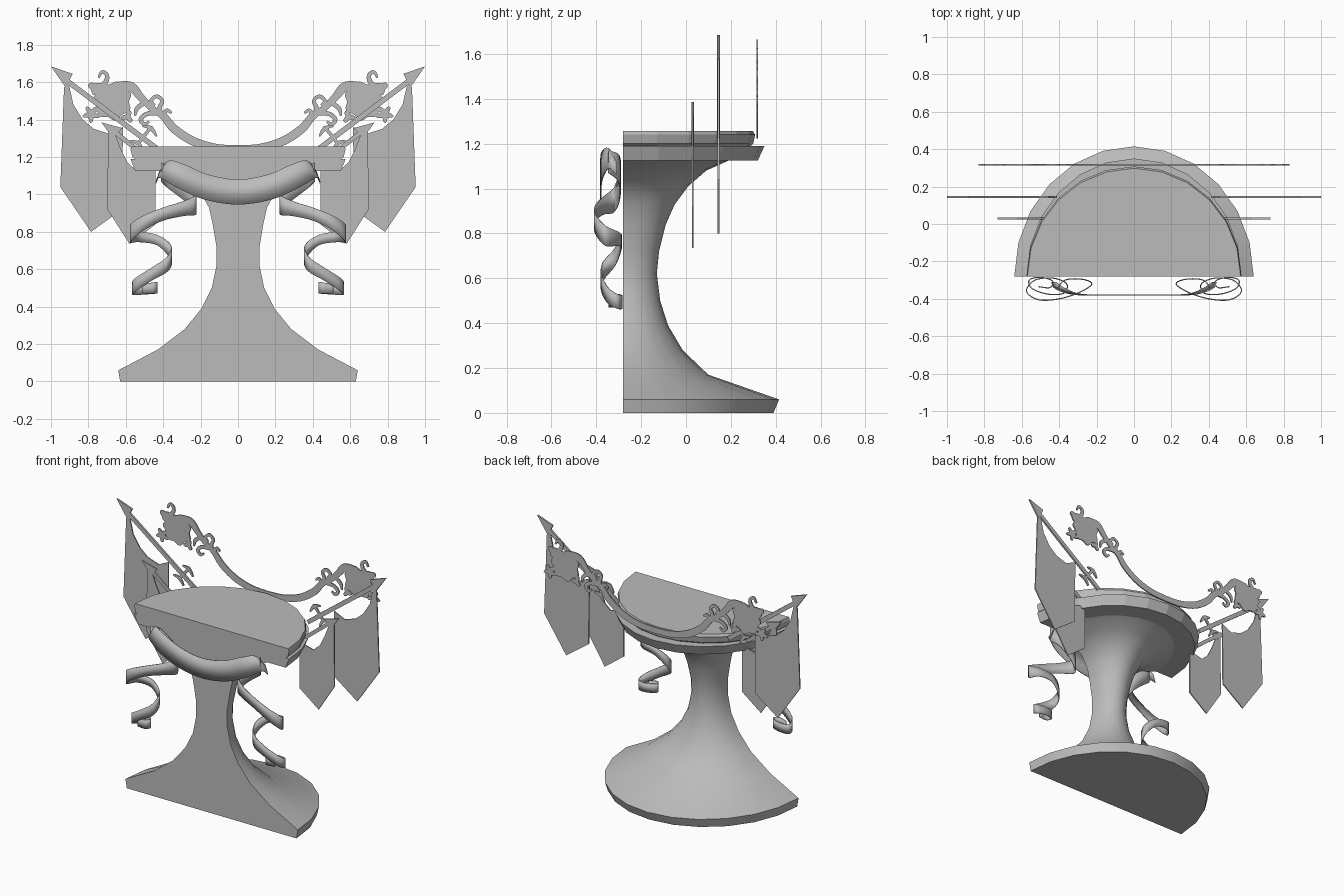
import bpy, bmesh, math
from mathutils import Vector

if "Cube" in bpy.data.objects:
    bpy.data.objects.remove(bpy.data.objects["Cube"])

grey = bpy.data.materials.new("stone_grey")
grey.diffuse_color = (0.5, 0.5, 0.5, 1)
grey.use_nodes = True
grey.node_tree.nodes["Principled BSDF"].inputs["Base Color"].default_value = grey.diffuse_color
FRONT = -0.28


def finish(name, bm, mirror=False, thick=0, smooth=None):
    bmesh.ops.recalc_face_normals(bm, faces=bm.faces)
    me = bpy.data.meshes.new(name)
    bm.to_mesh(me)
    bm.free()
    me.materials.append(grey)
    ob = bpy.data.objects.new(name, me)
    bpy.context.collection.objects.link(ob)
    if mirror:
        ob.modifiers.new("mirror", 'MIRROR')
    if thick:
        s = ob.modifiers.new("thickness", 'SOLIDIFY')
        s.thickness, s.offset = thick, 0
    if smooth:
        bpy.ops.object.select_all(action='DESELECT')
        ob.select_set(True)
        bpy.context.view_layer.objects.active = ob
        bpy.ops.object.shade_smooth_by_angle(angle=math.radians(smooth))
    return ob


def half_lathe(name, profile, n=12, smooth=None):
    """Half-elliptical rings (z, half width, depth) with a flat front."""
    bm = bmesh.new()
    rings = [[bm.verts.new((rx * math.cos(math.pi * k / n),
                            FRONT + ry * math.sin(math.pi * k / n), z))
              for k in range(n + 1)] for z, rx, ry in profile]
    for a, b in zip(rings, rings[1:]):
        for k in range(n + 1):
            j = (k + 1) % (n + 1)
            bm.faces.new((a[k], a[j], b[j], b[k]))
    bm.faces.new(rings[0])
    bm.faces.new(rings[-1])
    return finish(name, bm, smooth=smooth)


def spline(pts, steps):
    """Catmull-Rom samples through points of any dimension."""
    pts = [Vector(p) for p in pts]
    p = [2 * pts[0] - pts[1]] + pts + [2 * pts[-1] - pts[-2]]
    out = []
    for i in range(1, len(p) - 2):
        a, b, c, d = p[i - 1:i + 3]
        for s in range(steps):
            t = s / steps
            out.append(0.5 * (2 * b + (c - a) * t + (2 * a - 5 * b + 4 * c - d) * t * t
                              + (3 * b - a - 3 * c + d) * t ** 3))
    return out + [pts[-1]]


def plate(name, outline, y, thick=0.008):
    """Thin upright plate from an (x, z) outline, on both sides."""
    bm = bmesh.new()
    bm.faces.new([bm.verts.new((x, y, z)) for x, z in outline])
    return finish(name, bm, mirror=True, thick=thick)


def stroke(name, path, y, steps=4, thick=0.008):
    """Thin flat stem along (x, z, half width), on both sides."""
    pts = spline(path, steps)
    bm = bmesh.new()
    pairs = []
    for i, p in enumerate(pts):
        d = pts[min(i + 1, len(pts) - 1)] - pts[max(i - 1, 0)]
        n = Vector((-d[1], d[0])).normalized() * p[2]
        if i == 0 and abs(p[0]) < 1e-6:
            n = Vector((0, -p[2]))
        pairs.append([bm.verts.new((p[0] + s * n[0], y, p[1] + s * n[1])) for s in (1, -1)])
    for a, b in zip(pairs, pairs[1:]):
        bm.faces.new((a[0], b[0], b[1], a[1]))
    return finish(name, bm, mirror=True, thick=thick)


def ribbon(name, path, mirror=True, steps=5):
    """Band along (x, y, z, half width, x lean of the upper edge)."""
    bm = bmesh.new()
    pairs = [[bm.verts.new((p[0] + s * p[4], p[1], p[2] + s * p[3])) for s in (1, -1)]
             for p in spline(path, steps)]
    for a, b in zip(pairs, pairs[1:]):
        bm.faces.new((a[0], b[0], b[1], a[1]))
    return finish(name, bm, mirror=mirror, thick=0.006, smooth=50)


# Pedestal: waisted half column with a wide foot
half_lathe("pedestal", [
    (0, .63, .67), (.06, .64, .695), (.17, .43, .38), (.28, .285, .265), (.39, .195, .20),
    (.5, .14, .165), (.62, .115, .15), (.72, .115, .16), (.84, .135, .19), (.93, .155, .23),
    (1.01, .20, .29), (1.08, .29, .37), (1.125, .42, .47)], smooth=35)
# Table top: lower lip and upper slab
half_lathe("tabletop_lip", [(1.125, .55, .6), (1.19, .575, .63)])
half_lathe("tabletop_slab", [(1.19, .55, .57), (1.2, .565, .58), (1.24, .575, .588),
                             (1.257, .57, .578)])

# Large and small spears with pennants
plate("large_spear_head", [(-1, 1.685), (-.885, 1.645), (-.905, 1.605), (-.92, 1.57)], .145, .012)
stroke("large_spear_shaft", [(-.915, 1.608, .014), (-.42, 1.235, .014)], .145, 1, .012)
plate("large_pennant", [(-.93, 1.575), (-.95, 1.04), (-.786, .8), (-.62, .92), (-.615, 1.36),
                        (-.69, 1.325), (-.77, 1.35), (-.83, 1.4), (-.88, 1.48), (-.905, 1.59)], .145)
plate("small_spear_head", [(-.73, 1.385), (-.62, 1.355), (-.64, 1.33), (-.68, 1.315)], .03, .01)
stroke("small_spear_shaft", [(-.66, 1.335, .012), (-.44, 1.16, .012)], .03, 1, .01)
plate("small_pennant", [(-.695, 1.33), (-.698, .92), (-.58, .735), (-.44, .84), (-.44, 1.15),
                        (-.54, 1.125), (-.59, 1.17), (-.625, 1.24), (-.66, 1.33)], .03)
# Barbed cross guard on the large spear
stroke("spear_guard", [(-.535, 1.27, .009), (-.465, 1.36, .009)], .145, 1, .01)
for i, (x, z) in enumerate([(-.465, 1.355), (-.535, 1.275)]):
    stroke(f"guard_barb_{i}", [(x - .045, z + .01, .004), (x, z, .012), (x + .03, z - .045, .004)],
           .145, 2, .01)

# Garland behind the table: main stem, curls, blossom and leaves
GY = .318
stroke("garland_stem", [(0, 1.243, .02), (-.12, 1.25, .021), (-.24, 1.285, .023),
                        (-.34, 1.35, .023), (-.4, 1.42, .02), (-.46, 1.46, .017),
                        (-.52, 1.52, .02), (-.57, 1.575, .025), (-.64, 1.585, .02)], GY, 5)
curls = [
    [(-.4, 1.41, .012), (-.42, 1.46, .012), (-.405, 1.5, .01), (-.435, 1.525, .01),
     (-.465, 1.5, .01), (-.445, 1.475, .008)],
    [(-.37, 1.37, .012), (-.395, 1.42, .012), (-.38, 1.45, .01), (-.355, 1.435, .006)],
    [(-.43, 1.435, .012), (-.49, 1.43, .012), (-.52, 1.4, .012), (-.5, 1.375, .01),
     (-.475, 1.39, .006)],
    [(-.5, 1.49, .012), (-.54, 1.46, .012), (-.55, 1.42, .005)],
    [(-.745, 1.625, .006), (-.728, 1.655, .009), (-.702, 1.64, .011), (-.705, 1.605, .013),
     (-.74, 1.57, .014)],
    [(-.72, 1.45, .01), (-.76, 1.45, .008), (-.79, 1.43, .006)]]
for i, c in enumerate(curls):
    stroke(f"garland_curl_{i}", c, GY)


def polar(cx, cz, r, lobes, depth, n, turn=0):
    out = []
    for k in range(n):
        a = 2 * math.pi * k / n
        rr = r * (1 + depth * math.cos(lobes * (a - turn)))
        out.append((cx + rr * math.cos(a), cz + rr * math.sin(a)))
    return out


plate("garland_blossom", polar(-.672, 1.5, .098, 7, .09, 56, .4), GY)
plate("garland_leaf_outer", polar(-.785, 1.43, .036, 5, .35, 30, .9), GY)
plate("garland_leaf_upper", polar(-.765, 1.57, .032, 3, .25, 24, 2.6), GY)
plate("garland_leaf_lower", polar(-.59, 1.415, .026, 3, .4, 24, 1.2), GY)

# Swag draped across the front, with its ends curling back
ribbon("swag", [(-.43, -.31, 1.09, .03, .01), (-.395, -.345, 1.135, .045, .025),
                (-.31, -.375, 1.1, .062, .02), (-.17, -.38, 1.04, .067, .01),
                (0, -.38, 1.013, .067, 0), (.17, -.38, 1.04, .067, -.01),
                (.31, -.375, 1.1, .062, -.02), (.395, -.345, 1.135, .045, -.025),
                (.43, -.31, 1.09, .03, -.01)], mirror=False)
# Trailing ribbon tails that fold back and forth
ribbon("ribbon_tail", [
    (-.41, -.345, 1.12, .05, 0), (-.37, -.3, 1.09, .06, 0), (-.28, -.295, 1.02, .06, 0),
    (-.225, -.32, .95, .055, 0), (-.29, -.365, .925, .04, 0), (-.4, -.4, .895, .035, 0),
    (-.51, -.405, .845, .04, 0), (-.575, -.36, .79, .045, 0), (-.53, -.3, .775, .03, 0),
    (-.43, -.29, .755, .028, 0), (-.36, -.32, .69, .04, 0), (-.375, -.37, .63, .04, 0),
    (-.46, -.375, .575, .035, 0), (-.545, -.345, .52, .035, 0), (-.56, -.3, .495, .032, 0),
    (-.5, -.285, .495, .03, 0), (-.435, -.305, .5, .03, 0), (-.45, -.34, .5, .03, 0),
    (-.51, -.335, .495, .025, 0)])
